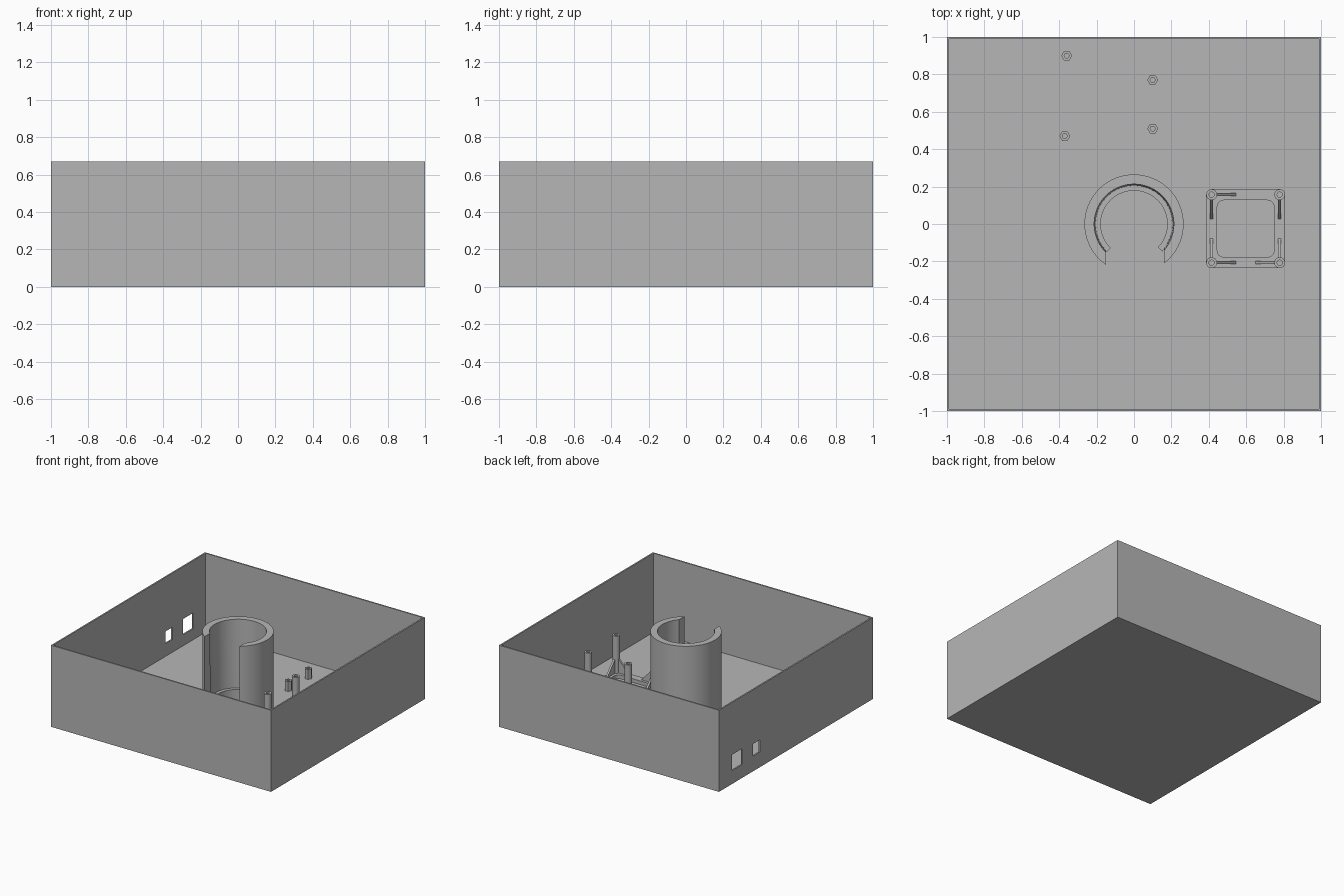
import bpy, bmesh
from math import sin, cos, asin, pi, radians
from mathutils import Vector

if "Cube" in bpy.data.objects:
    bpy.data.objects.remove(bpy.data.objects["Cube"])

grey = bpy.data.materials.new("plain grey")
grey.use_nodes = True
grey.diffuse_color = (0.47, 0.47, 0.47, 1)
grey.node_tree.nodes["Principled BSDF"].inputs["Base Color"].default_value = grey.diffuse_color

HEIGHT, WALL, FLOOR = 0.67, 0.017, 0.02


def finish(name, bm, smooth=False):
    """Turn a bmesh into a named grey object."""
    bmesh.ops.recalc_face_normals(bm, faces=bm.faces[:])
    mesh = bpy.data.meshes.new(name)
    bm.to_mesh(mesh)
    bm.free()
    mesh.materials.append(grey)
    obj = bpy.data.objects.new(name, mesh)
    bpy.context.collection.objects.link(obj)
    if smooth:
        bpy.ops.object.select_all(action="DESELECT")
        obj.select_set(True)
        bpy.context.view_layer.objects.active = obj
        bpy.ops.object.shade_smooth_by_angle(angle=radians(35))
    return obj


def loft(name, rings, closed, smooth=True):
    """Skin a row of equal cross-sections; cap the ends of an open row."""
    bm = bmesh.new()
    loops = [[bm.verts.new(p) for p in ring] for ring in rings]
    n = len(loops[0])
    for i in range(len(loops) if closed else len(loops) - 1):
        a, b = loops[i], loops[(i + 1) % len(loops)]
        for j in range(n):
            k = (j + 1) % n
            bm.faces.new((a[j], a[k], b[k], b[j]))
    if not closed:
        bm.faces.new(loops[0])
        bm.faces.new(loops[-1])
    return finish(name, bm, smooth)


def tube(name, x, y, r_out, r_in, z0, z1, sides):
    section = [(r_in, z0), (r_out, z0), (r_out, z1), (r_in, z1)]
    rings = [[(x + r * cos(2 * pi * i / sides), y + r * sin(2 * pi * i / sides), z)
              for r, z in section] for i in range(sides)]
    return loft(name, rings, True, sides > 8)


def open_ring(name, section, start, end, steps=72):
    """Revolve a section around z, leaving a gap towards the front."""
    rings = []
    for i in range(steps + 1):
        ring = []
        for r, z in section:
            a = start(r) + (end(r) - start(r)) * i / steps
            ring.append((r * sin(a), -r * cos(a), z))
        rings.append(ring)
    return loft(name, rings, False)


def block(name, low, high):
    bm = bmesh.new()
    bmesh.ops.create_cube(bm, size=1)
    low, high = Vector(low), Vector(high)
    for v in bm.verts:
        v.co = (low + high) / 2 + v.co * (high - low)
    return finish(name, bm)


# Open tray: a block whose top is inset and pushed down to the floor
tray = block("tray", (-1, -1, 0), (1, 1, HEIGHT))
bm = bmesh.new()
bm.from_mesh(tray.data)
top = max(bm.faces, key=lambda f: f.calc_center_median().z)
bmesh.ops.inset_individual(bm, faces=[top], thickness=WALL)
for v in top.verts:
    v.co.z = HEIGHT
cavity = bmesh.ops.extrude_discrete_faces(bm, faces=[top])["faces"]
for v in cavity[0].verts:
    v.co.z = FLOOR
bm.to_mesh(tray.data)
bm.free()

# Two port openings in the side wall
for y0, y1, z0, z1 in [(0.70, 0.83, 0.11, 0.24), (0.47, 0.56, 0.125, 0.225)]:
    cutter = block("port_cutter", (-1.1, y0, z0), (-0.9, y1, z1))
    cutter.hide_render = True
    mod = tray.modifiers.new("port", "BOOLEAN")
    mod.operation, mod.solver, mod.object = "DIFFERENCE", "EXACT", cutter
    bpy.context.view_layer.objects.active = tray
    bpy.ops.object.modifier_apply(modifier=mod.name)
    bpy.data.objects.remove(cutter)

# Round holder with a straight-sided gap, and the ledge inside it
open_ring("holder_wall",
          [(0.204, FLOOR), (0.265, FLOOR), (0.265, HEIGHT), (0.213, HEIGHT)],
          lambda r: asin(0.16 / r), lambda r: 2 * pi - asin(0.15 / r))
open_ring("holder_ledge",
          [(0.178, FLOOR), (0.21, FLOOR), (0.21, 0.11), (0.178, 0.11)],
          lambda r: radians(46), lambda r: radians(316))

# Short hexagonal standoffs
for i, (x, y) in enumerate([(-0.36, 0.90), (0.10, 0.77), (-0.37, 0.47), (0.10, 0.51)]):
    tube(f"standoff_{i + 1}", x, y, 0.029, 0.014, FLOOR, 0.1, 6)

# Square mounting frame with rounded corners
CX, CY, SPREAD, FRAME_TOP = 0.597, -0.025, 0.182, 0.05


def rounded_square(half, radius, z, steps=6):
    points = []
    for q in range(4):
        mid = pi / 4 + q * pi / 2
        sx, sy = (1 if cos(mid) > 0 else -1), (1 if sin(mid) > 0 else -1)
        for s in range(steps + 1):
            a = q * pi / 2 + s * pi / 2 / steps
            points.append((CX + sx * (half - radius) + radius * cos(a),
                           CY + sy * (half - radius) + radius * sin(a), z))
    return points


loft("mounting_frame",
     [rounded_square(0.211, 0.03, FLOOR), rounded_square(0.211, 0.03, FRAME_TOP),
      rounded_square(0.152, 0.035, FRAME_TOP), rounded_square(0.152, 0.035, FLOOR)], True)


# Tall posts with triangular ribs along the frame
def rib(name, x, y, dx, dy):
    side = Vector((-dy, dx, 0)) * 0.008
    outline = [(0.022, FRAME_TOP - 0.01), (0.13, FRAME_TOP - 0.01),
               (0.13, FRAME_TOP), (0.022, 0.17)]
    rings = [[Vector((x + dx * d, y + dy * d, z)) + side * s for d, z in outline]
             for s in (-1, 1)]
    loft(name, rings, False, False)


for sx, sy, label in [(-1, 1, "back_right"), (1, 1, "back_left"),
                      (-1, -1, "front_right"), (1, -1, "front_left")]:
    px, py = CX + sx * SPREAD, CY + sy * SPREAD
    tube(f"post_{label}", px, py, 0.029, 0.014, FLOOR, 0.355, 24)
    rib(f"rib_{label}_lengthwise", px, py, 0, -sy)
    if label != "back_left":
        rib(f"rib_{label}_sideways", px, py, -sx, 0)
